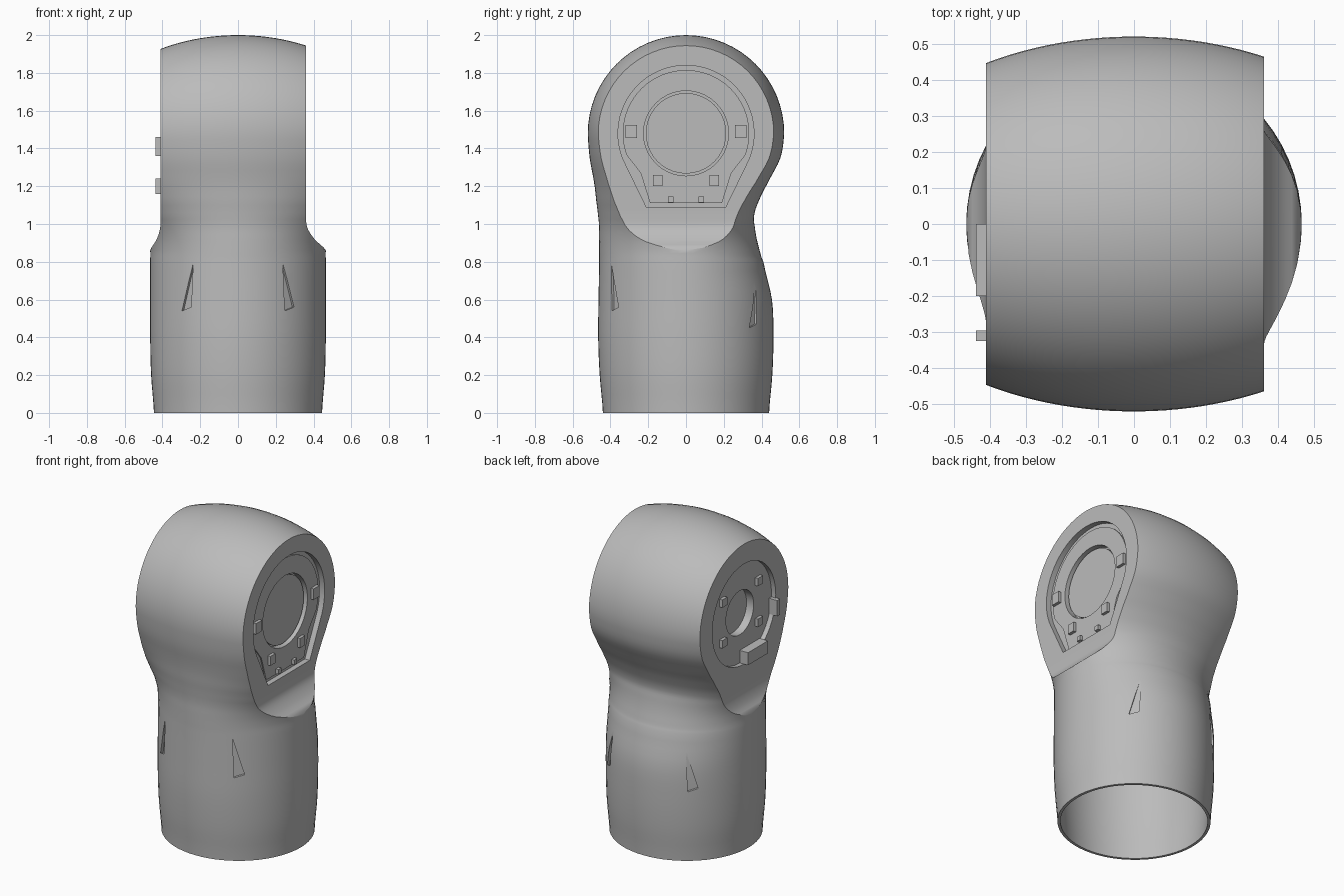
import bpy, bmesh, math

cube = bpy.data.objects.get("Cube")
if cube:
    bpy.data.objects.remove(cube, do_unlink=True)

grey = bpy.data.materials.new("satin_grey")
grey.use_nodes = True
grey.diffuse_color = (0.5, 0.5, 0.5, 1)
grey.node_tree.nodes["Principled BSDF"].inputs["Base Color"].default_value = (0.5, 0.5, 0.5, 1)

AXIS = 1.48          # height of the joint axis
FACE_L, FACE_R = -0.41, 0.36

# Sections up the body: height, front depth, back depth, half width, side limits
SECTIONS = [
    (0.00, .440, .440, .445, -.465, .465),
    (0.20, .457, .457, .460, -.465, .465),
    (0.40, .465, .463, .465, -.465, .465),
    (0.60, .463, .455, .465, -.465, .465),
    (0.80, .460, .410, .465, -.465, .465),
    (0.86, .460, .390, .465, -.465, .465),
    (0.92, .460, .375, .475, -.430, .405),
    (0.98, .460, .365, .500, -.412, .367),
    (1.04, .465, .360, .540, FACE_L, FACE_R),
    (1.12, .475, .385, .600, FACE_L, FACE_R),
    (1.22, .487, .435, .680, FACE_L, FACE_R),
    (1.35, .510, .500, .760, FACE_L, FACE_R),
    (AXIS, .520, .520, .800, FACE_L, FACE_R),
]


def smooth_rows(rows, steps=4):
    """Catmull-Rom interpolation through the section rows."""
    out = []
    for i in range(len(rows) - 1):
        a, b, c, d = rows[max(i - 1, 0)], rows[i], rows[i + 1], rows[min(i + 2, len(rows) - 1)]
        for s in range(steps):
            t = s / steps
            out.append([q + t * (r - q) if k == 0 else
                        q + t * ((r - p) + t * ((2 * p - 5 * q + 4 * r - e) + t * (3 * (q - r) + e - p))) / 2
                        for k, (p, q, r, e) in enumerate(zip(a, b, c, d))])
    return out + [list(rows[-1])]


def add_object(name, bm):
    bmesh.ops.recalc_face_normals(bm, faces=bm.faces)
    mesh = bpy.data.meshes.new(name)
    bm.to_mesh(mesh)
    bm.free()
    mesh.materials.append(grey)
    obj = bpy.data.objects.new(name, mesh)
    bpy.context.collection.objects.link(obj)
    return obj


def loft(name, sections, inset=0.0, dome=False, nx=32):
    """Sheet running up the front, over the top and down the back, closed at the sides."""
    rows = smooth_rows(sections)
    bm = bmesh.new()

    def strip(row, place):
        z, front, back, w, lo, hi = row
        w -= inset
        lo, hi = max(lo + inset, -w), min(hi - inset, w)
        verts = []
        for i in range(nx + 1):
            x = (lo + hi) / 2 - (hi - lo) / 2 * math.cos(math.pi * i / nx)
            bulge = math.sqrt(max(0, 1 - (x / w) ** 2))
            verts.append(bm.verts.new((x, *place(z, (front - inset) * bulge, (back - inset) * bulge))))
        return verts

    fronts = [strip(r, lambda z, f, b: (-f, z)) for r in rows]
    backs = [strip(r, lambda z, f, b: (b, z)) for r in rows]
    crown = []
    if dome:
        for k in range(1, 32):
            a = math.pi * k / 32
            crown.append(strip(rows[-1], lambda z, f, b: (-f * math.cos(a), z + f * math.sin(a))))
    sheet = fronts + crown + backs[::-1]
    for p, q in zip(sheet, sheet[1:]):
        for i in range(nx):
            bm.faces.new((p[i], p[i + 1], q[i + 1], q[i]))
    for end in (0, nx):
        for j in range(len(rows) - 1):
            bm.faces.new((fronts[j][end], fronts[j + 1][end], backs[j + 1][end], backs[j][end]))
        if dome:
            bm.faces.new([s[end] for s in [fronts[-1]] + crown + [backs[-1]]])
    bm.faces.new(fronts[0] + backs[0][::-1])
    bmesh.ops.remove_doubles(bm, verts=bm.verts, dist=0.0002)
    return add_object(name, bm)


def prism(name, outline, x0, x1):
    """Extrude a (y, z) outline along x."""
    bm = bmesh.new()
    face = bm.faces.new([bm.verts.new((x0, y, z)) for y, z in outline])
    new = bmesh.ops.extrude_face_region(bm, geom=[face])["geom"]
    bmesh.ops.translate(bm, verts=[v for v in new if isinstance(v, bmesh.types.BMVert)], vec=(x1 - x0, 0, 0))
    return add_object(name, bm)


def arc(r, start=0, end=360, n=40):
    pts = n if end - start == 360 else n + 1
    return [(r * math.cos(math.radians(start + (end - start) * i / n)),
             AXIS + r * math.sin(math.radians(start + (end - start) * i / n))) for i in range(pts)]


def box(y, z, h, v):
    return [(y - h, z - v), (y + h, z - v), (y + h, z + v), (y - h, z + v)]


def cut(body, cutter):
    mod = body.modifiers.new("cut", 'BOOLEAN')
    mod.operation = 'DIFFERENCE'
    mod.solver = 'EXACT'
    mod.object = cutter
    bpy.context.view_layer.objects.active = body
    bpy.ops.object.modifier_apply(modifier=mod.name)
    bpy.data.objects.remove(cutter, do_unlink=True)


# Main housing: round sleeve blending into the barrel shaped joint head
housing = loft("joint_housing", SECTIONS, dome=True)

# Hollow sleeve, open at the bottom
bore_rows = [(-0.02,) + SECTIONS[0][1:]] + SECTIONS[1:6]
bore = loft("bore_cutter", [list(r) for r in bore_rows], inset=0.018)
top = max(v.co.z for v in bore.data.vertices)
bm = bmesh.new()
bm.from_mesh(bore.data)
bmesh.ops.holes_fill(bm, edges=bm.edges, sides=0)
rim = [e for e in bm.edges if e.is_boundary]
if rim:
    bmesh.ops.contextual_create(bm, geom=rim)
bmesh.ops.recalc_face_normals(bm, faces=bm.faces)
bm.to_mesh(bore.data)
bm.free()
cut(housing, bore)

# Right face: keyhole recess with a deeper round seat
keyhole = arc(0.36, -28, 208) + [(-0.21, 1.09), (0.21, 1.09)]
cut(housing, prism("keyhole_cutter", keyhole, FACE_R - 0.035, FACE_R + 0.2))
cut(housing, prism("seat_cutter", arc(0.225), FACE_R - 0.07, FACE_R + 0.2))

# Left face: round recess with a small centre pocket
cut(housing, prism("recess_cutter", arc(0.32), FACE_L - 0.2, FACE_L + 0.03))
cut(housing, prism("pocket_cutter", arc(0.14), FACE_L - 0.2, FACE_L + 0.08))

# Four slim wedge slots round the sleeve
for angle, z in ((-54, 0.54), (-126, 0.54), (50, 0.45), (130, 0.45)):
    lean = 0.04 if angle in (-54, 130) else -0.04
    wedge = prism("slot_cutter", [(-0.03, z), (0.03, z + 0.02), (-lean, z + 0.25)], 0.448, 0.6)
    wedge.rotation_euler.z = math.radians(angle)
    bpy.context.view_layer.update()
    cut(housing, wedge)

# Inner flange on the right face and its round disc
flange = arc(0.335, -20, 200) + [(-0.24, 1.57 - 0.3), (-0.19, 1.11), (0.19, 1.11), (0.24, 1.57 - 0.3)]
plate = prism("mounting_flange", flange, FACE_R - 0.05, FACE_R - 0.027)
cut(plate, prism("flange_hole_cutter", arc(0.225), FACE_R - 0.3, FACE_R + 0.2))
disc = prism("bearing_disc", arc(0.213), FACE_R - 0.09, FACE_R - 0.045)

# Bolts on both faces
for side in (-1, 1):
    for row, (y, z, h, v) in enumerate(((0.29, 1.49, .03, .035), (0.15, 1.23, .025, .03), (0.08, 1.13, .015, .015))):
        prism(f"right_bolt_{row}_{'front' if side < 0 else 'back'}", box(side * y, z, h, v),
              FACE_R - 0.05, FACE_R - 0.008)
    for z in (1.36, 1.62):
        prism(f"left_bolt_{z}_{side}", box(side * 0.18, z, .025, .025), FACE_L + 0.01, FACE_L + 0.05)

# Small lugs standing off the left face
prism("left_lug_front", box(-0.31, 1.41, .015, .05), FACE_L - 0.028, FACE_L + 0.05)
prism("left_lug_low", box(-0.1, 1.2, .1, .04), FACE_L - 0.028, FACE_L + 0.05)

# Smooth shading with crisp edges
for obj in bpy.context.view_layer.objects:
    obj.select_set(obj.type == 'MESH' and obj.data.materials[:1] == [grey])
bpy.context.view_layer.objects.active = housing
bpy.ops.object.shade_smooth_by_angle(angle=math.radians(30))
